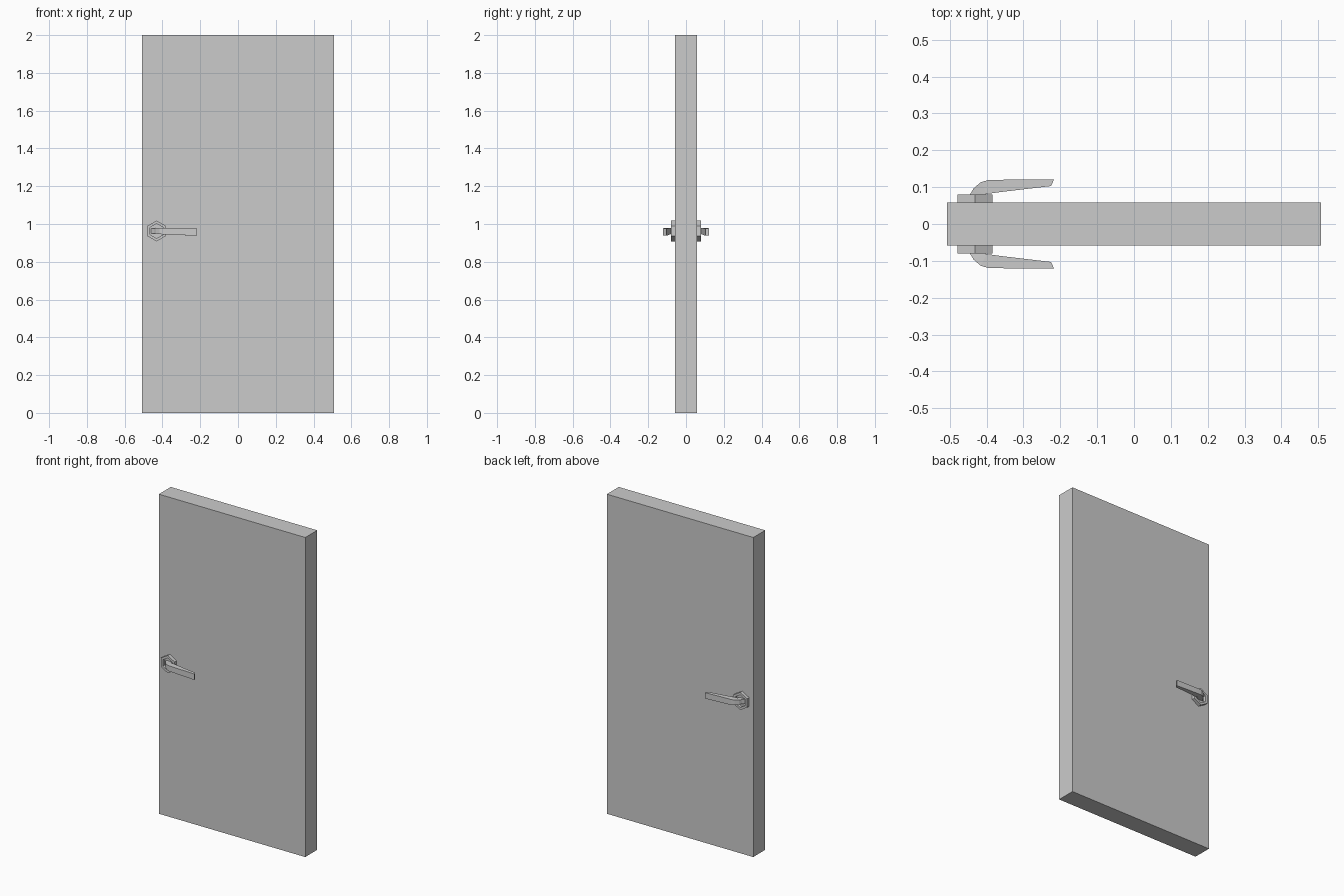
import bpy, bmesh, math

if "Cube" in bpy.data.objects:
    bpy.data.objects.remove(bpy.data.objects["Cube"])

KX, KZ = -0.431, 0.963  # handle centre on the door


def finish(name, bm, mirror=False):
    bmesh.ops.recalc_face_normals(bm, faces=bm.faces)
    me = bpy.data.meshes.new(name)
    bm.to_mesh(me)
    bm.free()
    ob = bpy.data.objects.new(name, me)
    bpy.context.collection.objects.link(ob)
    if mirror:
        m = ob.modifiers.new("both_sides", 'MIRROR')
        m.use_axis = (False, True, False)
    return ob


def loft(bm, rings):
    """Bridge successive rings of points and cap both ends."""
    loops = [[bm.verts.new(p) for p in ring] for ring in rings]
    n = len(loops[0])
    for a, b in zip(loops, loops[1:]):
        for i in range(n):
            j = (i + 1) % n
            bm.faces.new((a[i], a[j], b[j], b[i]))
    bm.faces.new(loops[0])
    bm.faces.new(loops[-1])


# Door slab
bm = bmesh.new()
bmesh.ops.create_cube(bm, size=1)
for v in bm.verts:
    v.co.x *= 1.014
    v.co.y *= 0.118
    v.co.z = (v.co.z + 0.5) * 2
finish("door_panel", bm)


# Hexagonal rosette with a recessed centre
def hexagon(r, y):
    return [(KX + r * math.sin(i * math.pi / 3), y, KZ + r * math.cos(i * math.pi / 3))
            for i in range(6)]


bm = bmesh.new()
loft(bm, [hexagon(0.055, 0.058), hexagon(0.055, 0.0795),
          hexagon(0.039, 0.0795), hexagon(0.039, 0.064)])
finish("handle_rosette", bm, mirror=True)

# Lever: outer x,y / inner x,y / bottom z, top z at each station
stations = [
    (-0.461, 0.063, -0.415, 0.063, 0.950, 0.977),
    (-0.445, 0.080, -0.410, 0.076, 0.950, 0.977),
    (-0.435, 0.097, -0.405, 0.080, 0.949, 0.978),
    (-0.416, 0.113, -0.399, 0.082, 0.947, 0.979),
    (-0.397, 0.119, -0.388, 0.083, 0.945, 0.979),
    (-0.364, 0.120, -0.360, 0.087, 0.944, 0.979),
    (-0.217, 0.121, -0.225, 0.103, 0.938, 0.975),
]
bm = bmesh.new()
loft(bm, [[(ox, oy, lo), (ox, oy, hi), (ix, iy, hi), (ix, iy, lo)]
          for ox, oy, ix, iy, lo, hi in stations])
finish("lever_handle", bm, mirror=True)
